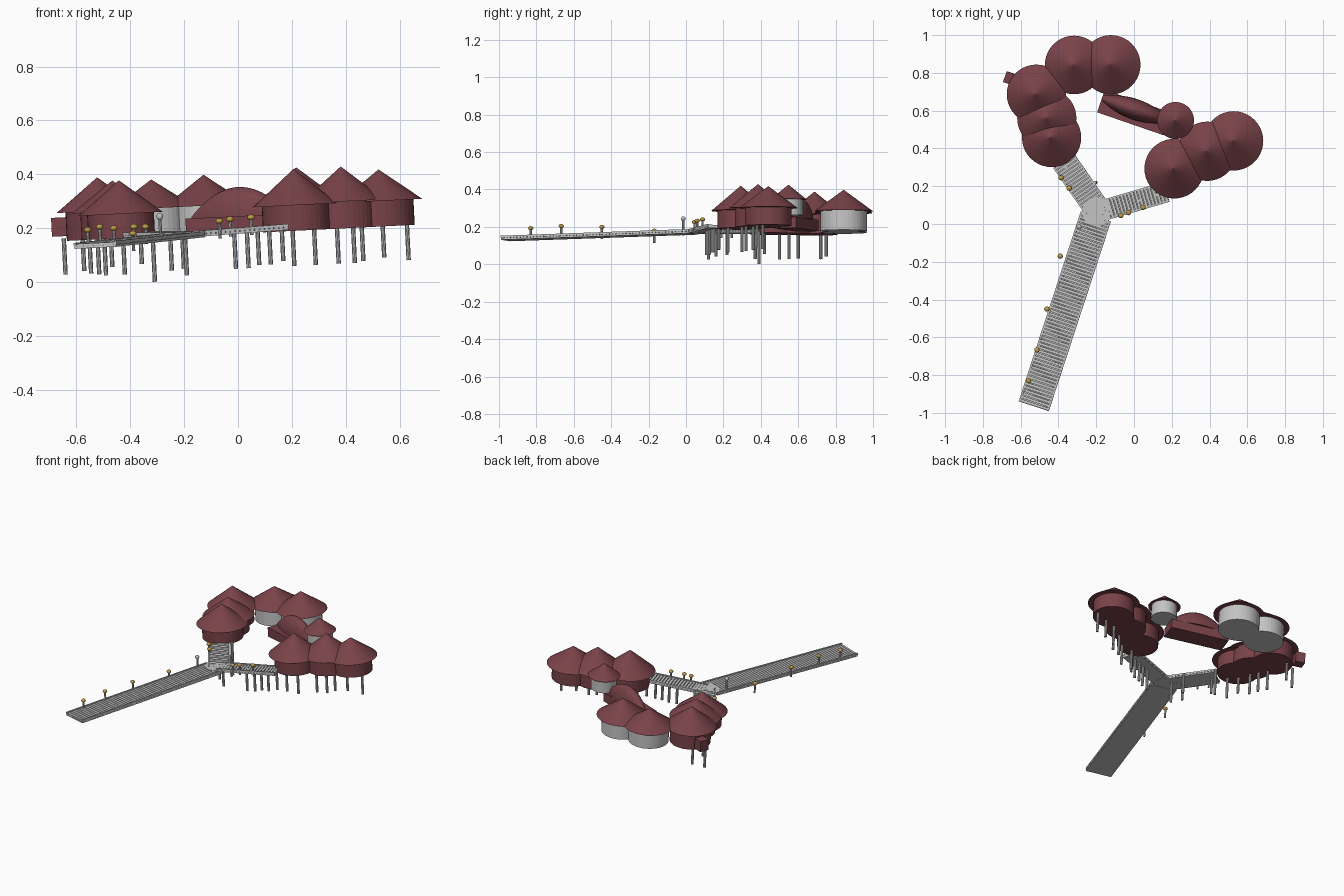
import bpy, bmesh, math
from mathutils import Matrix, Vector

if "Cube" in bpy.data.objects:
    bpy.data.objects.remove(bpy.data.objects["Cube"])

# whole village leans slightly about the y axis
TILT = Matrix.Translation((0.012, 0, 0)) @ Matrix.Rotation(-0.05, 4, 'Y')

def mat(name, c):
    m = bpy.data.materials.new(name)
    m.diffuse_color = (*c, 1)
    m.use_nodes = True
    m.node_tree.nodes["Principled BSDF"].inputs["Base Color"].default_value = m.diffuse_color
    return m

RED = mat("dark red", (0.19, 0.055, 0.065))
GREY = mat("light grey", (0.55, 0.55, 0.55))
GOLD = mat("lamp gold", (0.52, 0.33, 0.06))

def finish(bm, name, material, smooth=False):
    bmesh.ops.recalc_face_normals(bm, faces=bm.faces)
    bm.transform(TILT)
    me = bpy.data.meshes.new(name)
    bm.to_mesh(me)
    bm.free()
    me.materials.append(material)
    ob = bpy.data.objects.new(name, me)
    bpy.context.collection.objects.link(ob)
    if smooth:
        for p in me.polygons:
            p.use_smooth = True
    return ob

def cone(bm, x, y, z0, z1, r0, r1, n=40):
    bmesh.ops.create_cone(bm, cap_ends=True, segments=n, radius1=r0, radius2=r1, depth=z1 - z0,
                          matrix=Matrix.Translation((x, y, (z0 + z1) / 2)))

def box(bm, m, size):
    bmesh.ops.create_cube(bm, size=1, matrix=m @ Matrix.Diagonal((*size, 1)))

# round huts: x, y, floor, eave, apex, roof radius, wall material
huts = [(-.315, .842, .185, .29, .397, .155, GREY), (-.12, .843, .185, .29, .405, .157, GREY),
        (-.515, .687, .185, .29, .415, .157, RED), (-.46, .56, .185, .285, .40, .157, RED),
        (-.435, .458, .185, .275, .40, .157, RED), (.225, .548, .25, .335, .415, .098, GREY),
        (.215, .293, .18, .275, .41, .158, RED), (.39, .385, .18, .28, .41, .157, RED),
        (.53, .44, .18, .275, .392, .157, RED)]
for i, (x, y, f, e, a, r, m) in enumerate(huts, 1):
    bm = bmesh.new()
    cone(bm, x, y, f, e + .01, r * .79, r * .79)
    finish(bm, f"hut_wall_{i}", m)
    bm = bmesh.new()
    cone(bm, x, y, e, a, r, 0)
    finish(bm, f"hut_roof_{i}", RED)

# long hall: box body with an arched lens shaped roof along its back
hall = Matrix.Translation((.0, .59, 0)) @ Matrix.Rotation(math.radians(-19), 4, 'Z')
bm = bmesh.new()
box(bm, hall @ Matrix.Translation((0, 0, .215)), (.37, .125, .06))
finish(bm, "hall_body", RED)
bm = bmesh.new()
rows = []
for i in range(25):
    u = -1 + i / 12
    k = max(1 - u * u, .01)
    row = []
    for j in range(13):
        t = math.pi * j / 12
        row.append(bm.verts.new(hall @ Vector((u * .185, .018 + math.cos(t) * (.012 + .043 * k),
                                               .243 + math.sin(t) * (.01 + .1 * k)))))
    rows.append(row)
for a, b in zip(rows, rows[1:]):
    for j in range(13):
        bm.faces.new((a[j], a[(j + 1) % 13], b[(j + 1) % 13], b[j]))
bm.faces.new(rows[0])
bm.faces.new(rows[-1])
finish(bm, "hall_roof", RED)

# small annex on the back left hut
bm = bmesh.new()
box(bm, Matrix.Translation((-.655, .77, .238)) @ Matrix.Rotation(math.radians(-20), 4, 'Z'), (.06, .06, .07))
finish(bm, "annex", RED)

# plank walkways on a thin deck with edge strips
def walkway(name, a, b, width):
    a, b = Vector(a), Vector(b)
    d = (b - a).normalized()
    side = Vector((-d.y, d.x, 0)).normalized()
    rot = Matrix((d, side, d.cross(side))).transposed().to_4x4()
    base = Matrix.Translation(a) @ rot
    L = (b - a).length
    bm = bmesh.new()
    box(bm, base @ Matrix.Translation((L / 2, 0, -.009)), (L, width * .97, .008))
    n = round(L / .0185)
    for i in range(n):
        box(bm, base @ Matrix.Translation(((i + .5) * L / n, 0, 0)), (L / n * .78, width, .01))
    for s in (-1, 1):
        box(bm, base @ Matrix.Translation((L / 2, s * (width / 2 - .005), .004)), (L, .01, .01))
    finish(bm, name, GREY)

walkway("main_walkway", (-.535, -.965, .167), (-.205, .04, .186), .168)
walkway("left_walkway", (-.185, .06, .187), (-.375, .335, .197), .135)
walkway("right_walkway", (-.19, .065, .188), (.17, .17, .198), .11)
bm = bmesh.new()
cone(bm, -.2, .065, .176, .192, .08, .08, 12)
finish(bm, "junction_deck", GREY)

# support piles
piles = [(-.65, .72, .06), (-.58, .75, .07), (-.555, .6, .06), (-.525, .55, .055), (-.5, .5, .05),
         (-.475, .42, .08), (-.43, .37, .05), (-.365, .3, .085), (-.32, .39, .017), (-.255, .16, .055),
         (-.2, .12, .035), (-.21, .22, .06), (-.017, .11, .05), (.03, .125, .05), (.07, .14, .06),
         (.113, .15, .06), (.16, .175, .07), (.2, .22, .05), (.28, .225, .05), (.365, .3, .05),
         (.425, .32, .05), (.457, .36, .055), (.535, .38, .065), (.625, .41, .05)]
bm = bmesh.new()
for x, y, z in piles:
    cone(bm, x, y, z, .195, .0085, .0085, 10)
finish(bm, "support_piles", GREY)

# lamps: thin posts with flattened heads
lamps = [(-.56, -.83, .222), (-.515, -.667, .231), (-.463, -.45, .223), (-.393, -.17, .2), (-.388, .245, .225),
         (-.345, .19, .223), (-.07, .045, .23), (-.03, .06, .235), (.048, .088, .238)]
posts, heads = bmesh.new(), bmesh.new()
for x, y, z in lamps:
    cone(posts, x, y, z - .065, z, .006, .006, 8)
    bmesh.ops.create_uvsphere(heads, u_segments=14, v_segments=8, radius=.014,
                              matrix=Matrix.Translation((x, y, z)) @ Matrix.Diagonal((1, 1, .75, 1)))
finish(posts, "lamp_posts", GREY)
finish(heads, "lamp_heads", GOLD, True)

# plain grey post with a ball beside the junction
bm = bmesh.new()
cone(bm, -.29, -.015, .17, .258, .006, .006, 8)
bmesh.ops.create_uvsphere(bm, u_segments=14, v_segments=8, radius=.013, matrix=Matrix.Translation((-.29, -.015, .258)))
finish(bm, "ball_post", GREY)
